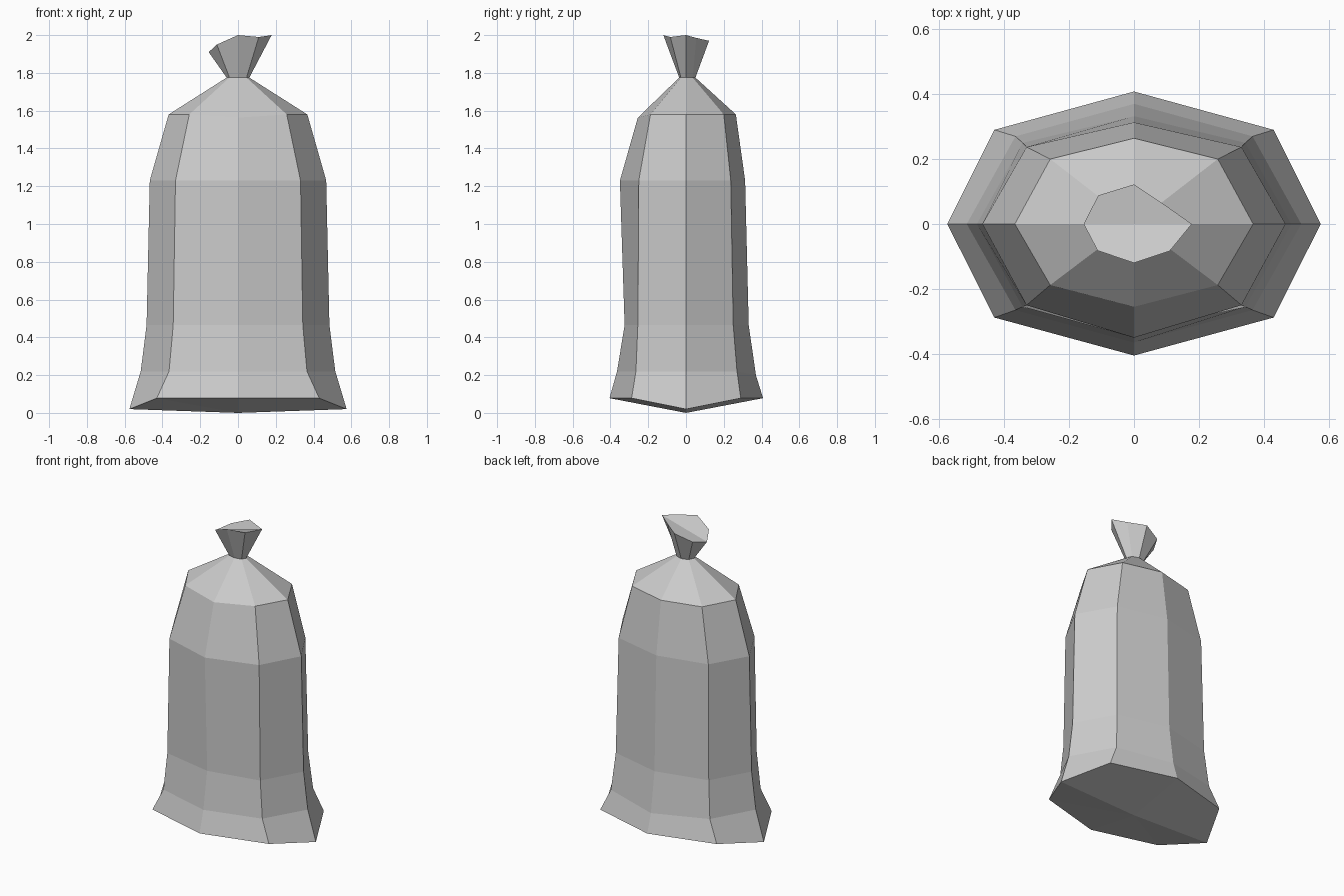
import bpy, bmesh

# Eight-sided rings up the sack:
# side x, corner x, front y, back y, front corner y, back corner y, side z, corner z, front z, back z
RINGS = [
    (0.575, 0.43, 0.405, 0.408, 0.288, 0.29, 0.02, 0.078, 0.078, 0.078),   # flared hem
    (0.515, 0.365, 0.365, 0.37, 0.265, 0.27, 0.22, 0.22, 0.22, 0.20),
    (0.484, 0.343, 0.325, 0.332, 0.255, 0.25, 0.465, 0.465, 0.465, 0.465),
    (0.467, 0.331, 0.35, 0.313, 0.25, 0.237, 1.23, 1.23, 1.23, 1.23),
    (0.367, 0.258, 0.255, 0.264, 0.188, 0.2, 1.58, 1.58, 1.563, 1.58),     # shoulder
    (0.06, 0.045, 0.036, 0.05, 0.027, 0.035, 1.775, 1.775, 1.775, 1.775),  # tied neck
]
# Lopsided ruffle at the top, counter-clockwise from +x
RUFFLE = [(0.178, 0, 2.0), (0.10, 0.055, 1.985), (0, 0.122, 1.97), (-0.11, 0.088, 1.93),
          (-0.155, 0, 1.91), (-0.112, -0.082, 1.95), (0, -0.12, 2.0), (0.11, -0.083, 1.99)]


def ring_points(sx, cx, fy, by, fcy, bcy, sz, cz, fz, bz):
    return [(sx, 0, sz), (cx, bcy, cz), (0, by, bz), (-cx, bcy, cz),
            (-sx, 0, sz), (-cx, -fcy, cz), (0, -fy, fz), (cx, -fcy, cz)]


bm = bmesh.new()
loops = [[bm.verts.new(p) for p in pts]
         for pts in [ring_points(*r) for r in RINGS] + [RUFFLE]]

# Walls
for low, high in zip(loops, loops[1:]):
    for i in range(8):
        j = (i + 1) % 8
        bm.faces.new((low[i], low[j], high[j], high[i]))

# Sagging underside
centre = bm.verts.new((0, 0, 0))
for i in range(8):
    bm.faces.new((loops[0][(i + 1) % 8], loops[0][i], centre))

# Cap of the ruffle, folded along its middle
top = loops[-1]
bm.faces.new(top[0:5])
bm.faces.new(top[4:] + [top[0]])

bmesh.ops.recalc_face_normals(bm, faces=bm.faces)
mesh = bpy.data.meshes.new("tied_sack")
bm.to_mesh(mesh)
bm.free()
bpy.context.collection.objects.link(bpy.data.objects.new("tied_sack", mesh))
